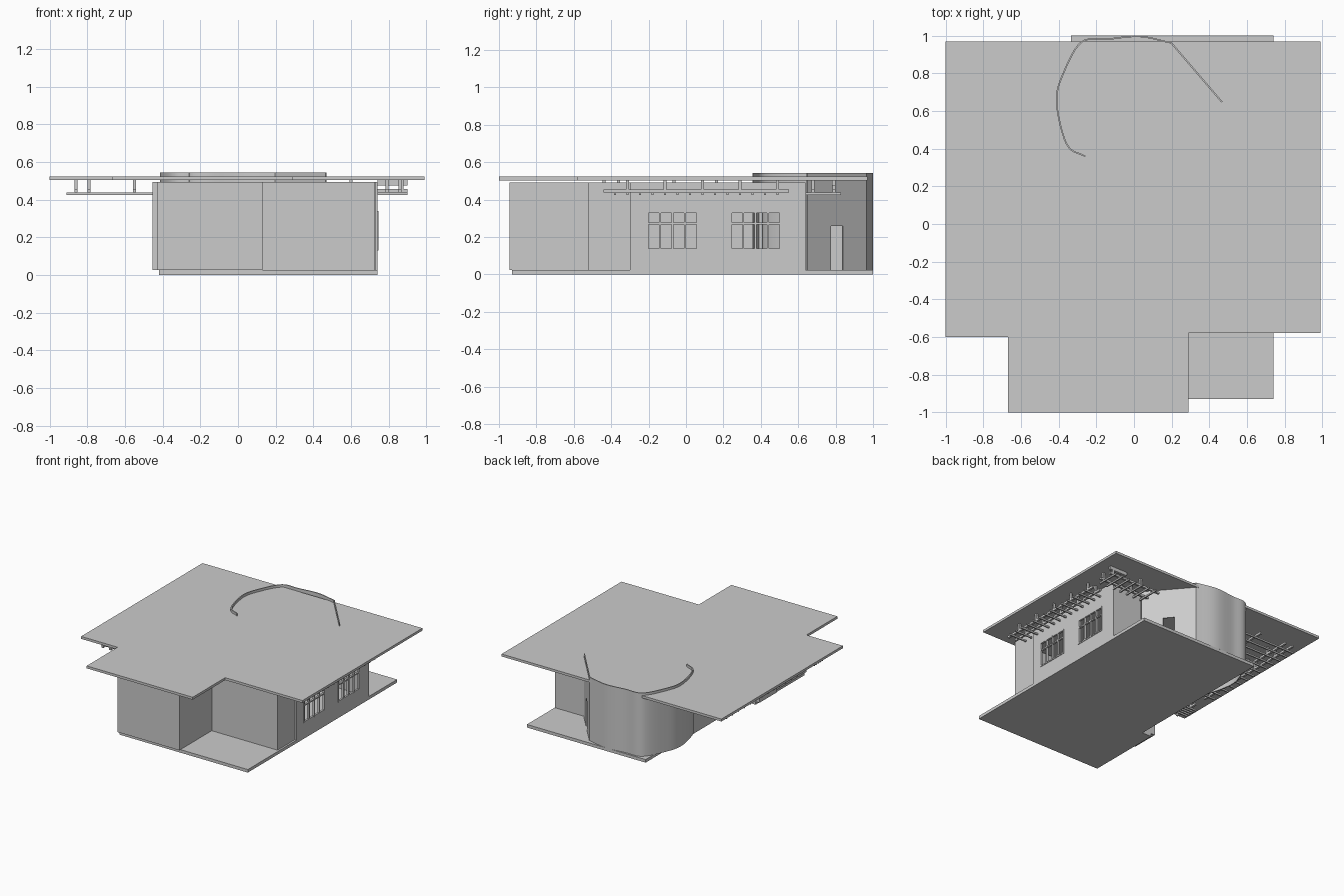
import bpy, bmesh
from mathutils import Vector

if "Cube" in bpy.data.objects:
    bpy.data.objects.remove(bpy.data.objects["Cube"])


def finish(name, bm):
    bmesh.ops.recalc_face_normals(bm, faces=bm.faces)
    me = bpy.data.meshes.new(name)
    bm.to_mesh(me)
    bm.free()
    ob = bpy.data.objects.new(name, me)
    bpy.context.collection.objects.link(ob)
    return ob


def boxes(name, items):
    """One object from boxes given as (x0, x1, y0, y1, z0, z1)."""
    bm = bmesh.new()
    for x0, x1, y0, y1, z0, z1 in items:
        vs = bmesh.ops.create_cube(bm, size=1)["verts"]
        for v in vs:
            v.co = ((x0 + x1) / 2 + v.co.x * (x1 - x0),
                    (y0 + y1) / 2 + v.co.y * (y1 - y0),
                    (z0 + z1) / 2 + v.co.z * (z1 - z0))
    return finish(name, bm)


def plate(name, pts, z0, z1):
    """Flat outline extruded upward."""
    bm = bmesh.new()
    f = bm.faces.new([bm.verts.new((x, y, z0)) for x, y in pts])
    top = bmesh.ops.extrude_face_region(bm, geom=[f])["geom"]
    for v in top:
        if isinstance(v, bmesh.types.BMVert):
            v.co.z = z1
    return finish(name, bm)


def wall(name, pts, z0, z1, t=0.012):
    """Upright wall following a path, thickened to its right."""
    p = [Vector(q) for q in pts]
    inner = []
    for i, q in enumerate(p):
        d = (p[min(i + 1, len(p) - 1)] - p[max(i - 1, 0)]).normalized()
        inner.append(q + Vector((d.y, -d.x)) * t)
    return plate(name, [tuple(q) for q in p + inner[::-1]], z0, z1)


def smooth_path(pts, n=6):
    """Catmull-Rom through the points."""
    p = [Vector(q) for q in pts]
    p = [p[0] * 2 - p[1]] + p + [p[-1] * 2 - p[-2]]
    out = []
    for a, b, c, d in zip(p, p[1:], p[2:], p[3:]):
        for k in range(n):
            t = k / n
            out.append(0.5 * (2 * b + (c - a) * t + (2 * a - 5 * b + 4 * c - d) * t * t
                              + (3 * b - a - 3 * c + d) * t ** 3))
    return out + [p[-2]]


# Roof slab and floor slab
plate("roof", [(-1, -.6), (-.67, -.6), (-.67, -1), (.29, -1), (.29, -.58),
               (.99, -.58), (.99, .97), (-1, .97)], .503, .523)
plate("floor_slab", [(-.42, -.93), (.74, -.93), (.74, 1), (-.335, 1),
                     (-.335, -.3), (-.42, -.3)], 0, .025)

# Flat walls
T, Z0, Z1 = .012, .025, .493
boxes("front_room_walls", [
    (-.43, .13, -.945, -.945 + T, Z0, Z1),
    (.13 - T, .13, -.945 + T, -.525, Z0, Z1),
    (-.43, -.43 + T, -.945 + T, -.525, Z0, Z1)])
boxes("porch_walls", [
    (.13 - T, .725, -.525, -.525 + T, Z0, Z1),
    (.725 - T, .725, -.525 + T, -.3, Z0, Z1)])
boxes("left_walls", [
    (-.455, -.455 + T, -.525, -.3, Z0, Z1),
    (-.455, -.43 + T, -.525, -.525 + T, Z0, Z1),
    (-.455 + T, -.335, -.3 - T, -.3, Z0, Z1),
    (-.335, -.335 + T, -.3, .41, Z0, Z1)])
boxes("back_right_wall", [(.47, .74 - T, .64 - T, .64, Z0, Z1)])

# Right wall with two window openings
WIN = [(-.21, .065), (.235, .51)]
WZ0, WZ1 = .13, .34
WX0, WX1 = .74 - T, .74
boxes("window_wall", [
    (WX0, WX1, -.3, .64, Z0, WZ0), (WX0, WX1, -.3, .64, WZ1, Z1),
    (WX0, WX1, -.3, WIN[0][0], WZ0, WZ1),
    (WX0, WX1, WIN[0][1], WIN[1][0], WZ0, WZ1),
    (WX0, WX1, WIN[1][1], .64, WZ0, WZ1)])

# Window frames: four columns with a high transom
for n, (a, b) in enumerate(WIN):
    bars = []
    for k in range(5):
        y = a + .005 + (b - a - .01) * k / 4
        bars.append((.727, .745, y - .005, y + .005, WZ0, WZ1))
    for z in (WZ0 + .005, .272, WZ1 - .005):
        bars.append((.728, .744, a, b, z - .005, z + .005))
    boxes(f"window_frame_{n + 1}", bars)

# Curved back wall that rises through the roof, with a straight doorway run
curve = smooth_path([(-.26, .355), (-.36, .42), (-.415, .65), (-.375, .81),
                     (-.28, .97), (-.14, .985), (.03, 1), (.2, .965)])
ob = wall("curved_wall", curve, Z0, .543, .008)
bpy.context.view_layer.objects.active = ob
ob.select_set(True)
bpy.ops.object.shade_smooth_by_angle()
A, B = Vector((.2, .965)), Vector((.47, .65))
d0, d1 = A.lerp(B, .40), A.lerp(B, .605)
wall("door_wall_left", [A, d0], Z0, .543, .008)
wall("door_wall_right", [d1, B], Z0, .543, .008)
wall("door_lintel", [d0, d1], .26, .543, .008)


# Slatted pergolas hung beneath the roof overhang
def pergola(name, x0, x1, y0, y1, rails, count):
    items = [(x - .008, x + .008, y0, y1, .438, .455) for x in rails]
    for k in range(count):
        y = y0 + .06 + (y1 - y0 - .12) * k / (count - 1)
        items.append((x0, x1, y - .005, y + .005, .425, .438))
        if k % 3 == 1:
            for x in rails:
                items.append((x - .008, x + .008, y - .008, y + .008, .455, .503))
    boxes(name, items)


pergola("right_pergola", .74, .9, -.44, .55, (.79, .86), 14)
pergola("left_pergola_front", -.91, -.455, -.525, -.3, (-.86, -.79, -.55), 5)
pergola("left_pergola_back", -.91, -.42, -.2, .83, (-.86, -.79, -.55), 13)

# Back corner pergola, beams running across
items = [(.42, .9, y - .008, y + .008, .438, .455) for y in (.68, .79)]
for k in range(7):
    x = .48 + k * .065
    items.append((x - .005, x + .005, .64, .83, .425, .438))
for x in (.6, .87):
    items += [(x - .008, x + .008, y - .008, y + .008, .455, .503) for y in (.68, .79)]
boxes("back_pergola", items)
boxes("right_roof_beam", [(.74, .9, .78, .80, .475, .503)])
